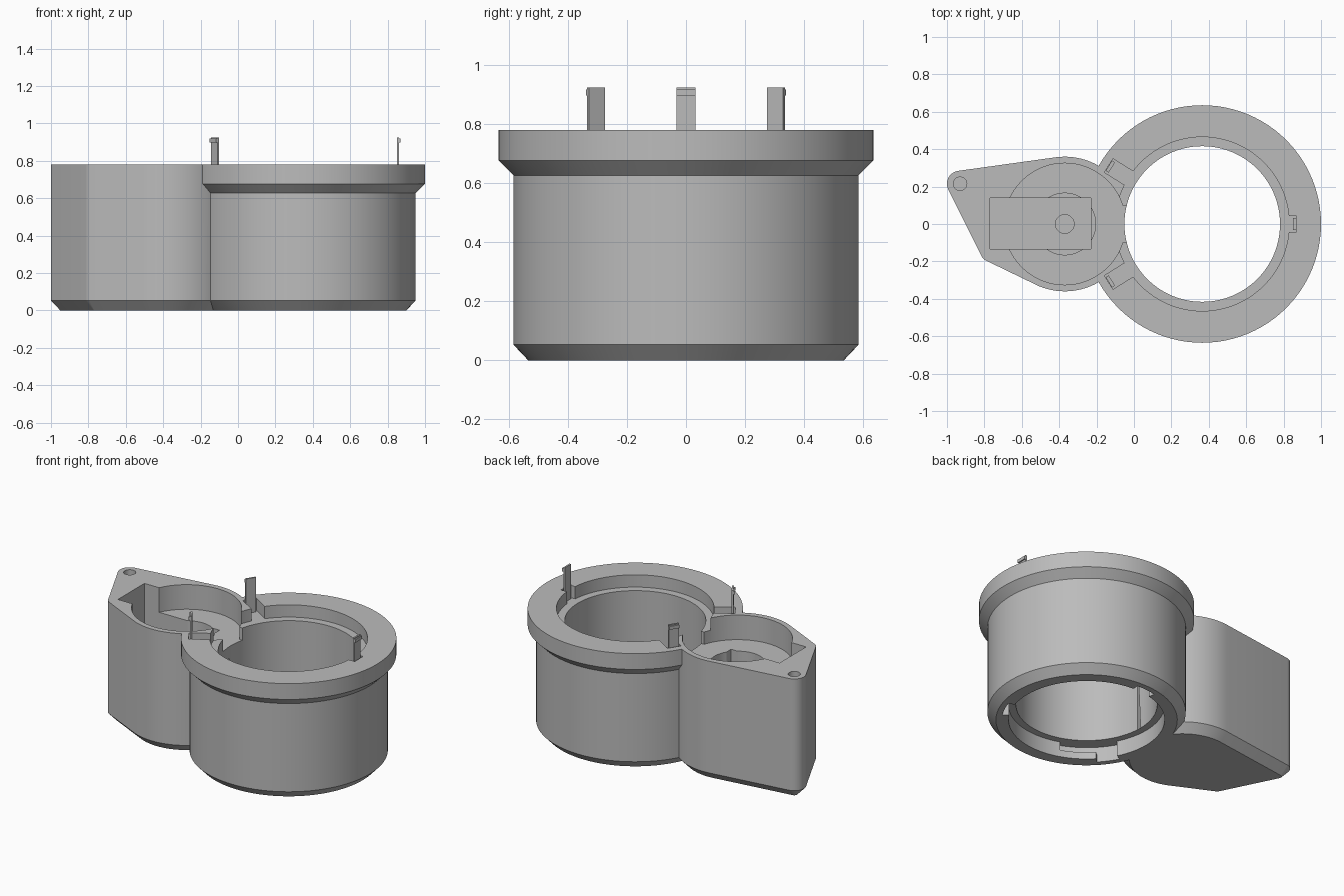
import bpy, bmesh, math
from mathutils import Matrix

if "Cube" in bpy.data.objects:
    bpy.data.objects.remove(bpy.data.objects["Cube"])

RX = 0.365      # ring centre
AX = -0.37      # side chamber centre
TOP = 0.78

grey = bpy.data.materials.new("grey plastic")
grey.diffuse_color = (0.5, 0.5, 0.5, 1)
grey.use_nodes = True
grey.node_tree.nodes["Principled BSDF"].inputs["Base Color"].default_value = grey.diffuse_color


def make(name, bm):
    bmesh.ops.recalc_face_normals(bm, faces=bm.faces)
    me = bpy.data.meshes.new(name)
    bm.to_mesh(me)
    bm.free()
    me.materials.append(grey)
    ob = bpy.data.objects.new(name, me)
    bpy.context.collection.objects.link(ob)
    return ob


def loft(name, rings):
    """Solid through stacked loops of equal length."""
    bm = bmesh.new()
    loops = [[bm.verts.new(p) for p in r] for r in rings]
    for a, b in zip(loops, loops[1:]):
        for i in range(len(a)):
            j = (i + 1) % len(a)
            bm.faces.new((a[i], a[j], b[j], b[i]))
    bm.faces.new(loops[0])
    bm.faces.new(loops[-1])
    return make(name, bm)


def turned(name, x, y, profile, n=96):
    return loft(name, [[(x + r * math.cos(2 * math.pi * i / n),
                         y + r * math.sin(2 * math.pi * i / n), z)
                        for i in range(n)] for r, z in profile])


def box(name, lo, hi, angle=0.0, origin=(0, 0)):
    """Box given in a frame turned by angle about origin."""
    bm = bmesh.new()
    bmesh.ops.create_cube(bm, size=1)
    for v in bm.verts:
        v.co = [lo[k] + (v.co[k] + 0.5) * (hi[k] - lo[k]) for k in range(3)]
    bm.transform(Matrix.Translation((*origin, 0)) @ Matrix.Rotation(math.radians(angle), 4, 'Z'))
    return make(name, bm)


def sector(name, r0, r1, z0, z1, a0, a1, n=10):
    """Curved block around the ring axis."""
    angs = [math.radians(a0 + (a1 - a0) * i / n) for i in range(n + 1)]
    pts = [(r1, a) for a in angs] + [(r0, a) for a in reversed(angs)]
    return loft(name, [[(RX + r * math.cos(a), r * math.sin(a), z) for r, a in pts]
                       for z in (z0, z1)])


def boolean(ob, other, op):
    m = ob.modifiers.new("bool", 'BOOLEAN')
    m.operation, m.solver, m.object = op, 'EXACT', other
    bpy.context.view_layer.objects.active = ob
    bpy.ops.object.modifier_apply(modifier=m.name)
    bpy.data.objects.remove(other)


# side housing: rounded outline around three circles, chamfered at the bottom
def outline(offset, z, n=96):
    circles = [(AX, 0, 0.36), (-0.93, 0.215, 0.07), (-0.765, -0.145, 0.057)]
    pts = []
    for i in range(n):
        c, s = math.cos(2 * math.pi * i / n), math.sin(2 * math.pi * i / n)
        x, y, r = max(circles, key=lambda k: k[0] * c + k[1] * s + k[2])
        pts.append((x + (r - offset) * c, y + (r - offset) * s, z))
    return pts


# flanged ring joined to the side housing
body = turned("housing", RX, 0, [(0.535, 0), (0.585, 0.053), (0.585, 0.627),
                                 (0.635, 0.677), (0.635, TOP)])
boolean(body, loft("arm", [outline(0.05, 0), outline(0, 0.053), outline(0, TOP)]), 'UNION')

# main bore with wider seats at top and bottom
cuts = [turned("bore", RX, 0, [(0.416, -0.1), (0.416, 1)]),
        turned("top_seat", RX, 0, [(0.465, 0.70), (0.465, 1)]),
        turned("bottom_seat", RX, 0, [(0.46, -0.1), (0.46, 0.1)])]
# side chamber, its inner pockets, passage and screw hole
cuts += [turned("chamber", AX, 0, [(0.325, 0.62), (0.325, 1)]),
         turned("round_pocket", AX, 0, [(0.165, 0.5), (0.165, 1)], 64),
         box("block_pocket", (-0.77, -0.135, 0.35), (-0.23, 0.138, 1)),
         turned("shaft_hole", AX, 0, [(0.05, 0.25), (0.05, 1)], 32),
         box("passage", (-0.15, -0.1, 0.62), (0.1, 0.1, 1)),
         turned("screw_hole", -0.93, 0.215, [(0.036, 0.4), (0.036, 1)], 32)]
# clip slots in the top seat
clip_places = [(0, 0.505), (148, 0.59), (-148, 0.59)]
for a, r in clip_places:
    cuts.append(box("slot", (0.43, -0.043, 0.70), (r, 0.043, 1), a, (RX, 0)))
# bayonet entries and locking grooves in the bottom seat
for a in (95, 215, 335):
    cuts.append(sector("entry", 0.42, 0.5, -0.1, 0.1, a - 8, a + 8))
    cuts.append(sector("groove", 0.42, 0.5, 0.045, 0.1, a, a + 35))
for c in cuts:
    boolean(body, c, 'DIFFERENCE')

# upright snap clips with a small hook on the outer face
for i, (a, r) in enumerate(clip_places):
    clip = box(f"clip_{i + 1}", (r - 0.02, -0.032, 0.68), (r - 0.009, 0.032, 0.925), a, (RX, 0))
    hook = box("hook", (r - 0.012, -0.032, 0.897), (r - 0.001, 0.032, 0.918), a, (RX, 0))
    boolean(clip, hook, 'UNION')

# smooth the round walls, keep the edges sharp
bpy.ops.object.select_all(action='DESELECT')
body.select_set(True)
bpy.context.view_layer.objects.active = body
bpy.ops.object.shade_smooth_by_angle(angle=math.radians(25))
